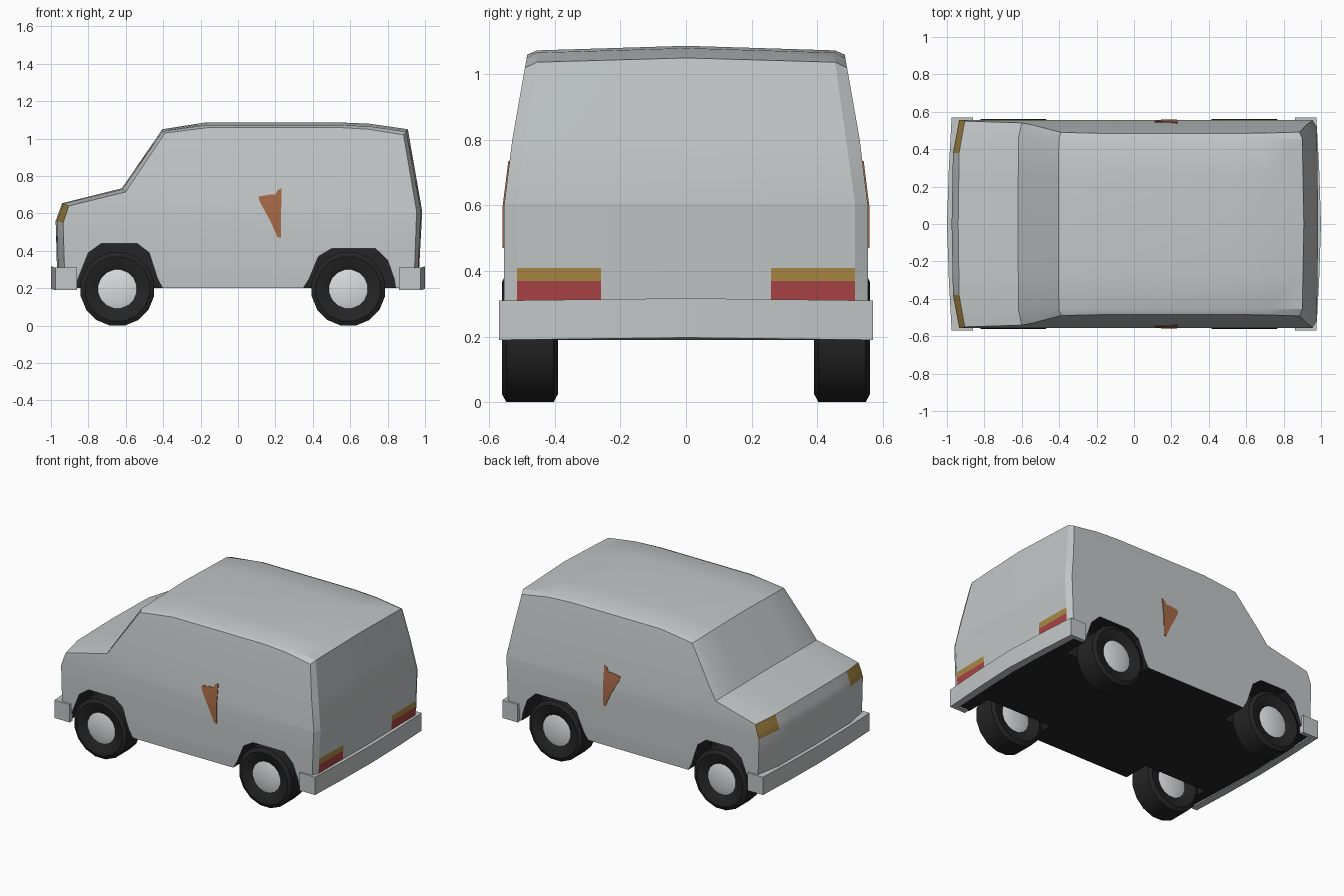
import bpy, bmesh, math
from mathutils import Vector

if "Cube" in bpy.data.objects:
    bpy.data.objects.remove(bpy.data.objects["Cube"])


def mat(name, rgb):
    m = bpy.data.materials.new(name)
    m.diffuse_color = (*rgb, 1)
    m.use_nodes = True
    m.node_tree.nodes["Principled BSDF"].inputs["Base Color"].default_value = m.diffuse_color
    return m


PAINT = mat("grey paint", (0.54, 0.57, 0.575))
BLACK = mat("black rubber", (0.018, 0.018, 0.018))
AMBER = mat("amber lamp", (0.40, 0.25, 0.055))
RED = mat("red lamp", (0.40, 0.055, 0.06))
RUST = mat("rust brown", (0.38, 0.14, 0.062))
HUB = mat("light hub metal", (0.70, 0.72, 0.73))


def finish(bm, name, mats, angle=25):
    bmesh.ops.recalc_face_normals(bm, faces=bm.faces)
    me = bpy.data.meshes.new(name)
    bm.to_mesh(me)
    bm.free()
    ob = bpy.data.objects.new(name, me)
    bpy.context.collection.objects.link(ob)
    for m in mats:
        me.materials.append(m)
    smooth(ob, angle)
    return ob


def smooth(ob, angle):
    bpy.ops.object.select_all(action='DESELECT')
    ob.select_set(True)
    bpy.context.view_layer.objects.active = ob
    bpy.ops.object.shade_smooth_by_angle(angle=math.radians(angle))


def cut(bm, co, no):
    bmesh.ops.bisect_plane(bm, geom=bm.verts[:] + bm.edges[:] + bm.faces[:],
                           plane_co=co, plane_no=no, dist=1e-5)


def prism(points, place, a, b):
    """Closed prism from a 2D outline; place(u, v, depth) gives the 3D point."""
    bm = bmesh.new()
    lo = [bm.verts.new(place(u, v, a)) for u, v in points]
    hi = [bm.verts.new(place(u, v, b)) for u, v in points]
    bm.faces.new(lo)
    bm.faces.new(hi)
    n = len(points)
    for i in range(n):
        j = (i + 1) % n
        bm.faces.new((lo[i], lo[j], hi[j], hi[i]))
    return bm


# Half width of the body side at a height
WIDTHS = [(0.2, 0.55), (0.3, 0.555), (0.6, 0.555), (0.8, 0.53), (1.0, 0.495), (1.1, 0.477)]


def half_width(z):
    for (z0, w0), (z1, w1) in zip(WIDTHS, WIDTHS[1:]):
        if z <= z1 + 1e-6:
            return w0 + (w1 - w0) * (z - z0) / (z1 - z0)
    return WIDTHS[-1][1]


# Body outline: centre x, z / shoulder x, y, z / side x, z
ROWS = [
    (-0.965, 0.20, -0.960, 0.38, 0.20, -0.925, 0.20),
    (-0.975, 0.56, -0.968, 0.38, 0.56, -0.935, 0.55),
    (-0.940, 0.655, -0.935, 0.38, 0.652, -0.905, 0.64),
    (-0.620, 0.735, -0.618, 0.46, 0.73, -0.600, 0.715),
    (-0.405, 1.05, -0.402, 0.455, 1.04, -0.390, 1.03),
    (-0.170, 1.087, -0.170, 0.455, 1.073, -0.150, 1.06),
    (0.530, 1.087, 0.530, 0.455, 1.073, 0.530, 1.06),
    (0.700, 1.08, 0.700, 0.455, 1.066, 0.700, 1.05),
    (0.908, 1.05, 0.900, 0.455, 1.037, 0.885, 1.02),
    (0.985, 0.61, 0.978, 0.515, 0.61, 0.955, 0.61),
    (0.963, 0.20, 0.958, 0.515, 0.20, 0.940, 0.20),
]
bm = bmesh.new()
grid = []
for cx, cz, ex, ey, ez, sx, sz in ROWS:
    grid.append([bm.verts.new(p) for p in (
        (sx, -0.6, sz), (ex, -ey, ez), (cx, 0, cz), (ex, ey, ez), (sx, 0.6, sz))])
n = len(grid)
for i in range(n):
    a, b = grid[i], grid[(i + 1) % n]
    for k in range(4):
        f = bm.faces.new((a[k], a[k + 1], b[k + 1], b[k]))
        if i == n - 1:
            f.material_index = 1            # underside
        elif i == 1 and k in (0, 3):
            f.material_index = 2            # front corner lamps
bm.faces.new([r[0] for r in grid])
bm.faces.new([r[4] for r in grid])
for z in (0.3, 0.6, 0.8, 1.0):
    cut(bm, (0, 0, z), (0, 0, 1))
for v in bm.verts:
    if abs(v.co.y) > 0.599:
        v.co.y = math.copysign(half_width(v.co.z), v.co.y)

# Tail lamps: cut into the rear panel, then coloured by height
for z in (0.31, 0.37, 0.41):
    cut(bm, (0, 0, z), (0, 0, 1))
for y in (-0.26, 0.26):
    cut(bm, (0, y, 0), (0, 1, 0))
for f in bm.faces:
    c = f.calc_center_median()
    if c.x > 0.95 and 0.26 < abs(c.y) < 0.515:
        if 0.31 < c.z < 0.37:
            f.material_index = 3
        elif 0.37 < c.z < 0.41:
            f.material_index = 2
body = finish(bm, "van_body", [PAINT, BLACK, AMBER, RED])

# Wheel arches
ARCHES = [
    [(-0.89, 0.1), (-0.86, 0.24), (-0.80, 0.39), (-0.73, 0.44), (-0.54, 0.44),
     (-0.475, 0.39), (-0.43, 0.25), (-0.40, 0.195), (-0.40, 0.1)],
    [(0.345, 0.1), (0.345, 0.195), (0.38, 0.25), (0.43, 0.37), (0.50, 0.412), (0.735, 0.412),
     (0.80, 0.35), (0.835, 0.25), (0.86, 0.1)],
]
for pts in ARCHES:
    for s in (-1, 1):
        bm = prism(pts, lambda u, v, d: (u, d, v), s * 0.37, s * 0.8)
        for f in bm.faces:
            f.material_index = 1
        cutter = finish(bm, "arch_cutter", [PAINT, BLACK, AMBER, RED])
        cutter.hide_render = True
        bpy.context.view_layer.objects.active = body
        mod = body.modifiers.new("arch", 'BOOLEAN')
        mod.operation = 'DIFFERENCE'
        mod.solver = 'EXACT'
        mod.object = cutter
        bpy.ops.object.modifier_apply(modifier=mod.name)
        bpy.data.objects.remove(cutter)
smooth(body, 25)

# Bumpers: curved U shapes wrapping the corners
for name, s in (("front_bumper", -1), ("rear_bumper", 1)):
    outer = [(0.86, 0.57), (0.975, 0.57), (0.99, 0.3), (1.0, 0), (0.99, -0.3), (0.975, -0.57), (0.86, -0.57)]
    inner = [(0.86, -0.54), (0.93, -0.54), (0.95, 0), (0.93, 0.54), (0.86, 0.54)]
    bm = prism(outer + inner, lambda u, v, d: (s * u, v, d + 0.007 * (1 - abs(v) / 0.57)), 0.19, 0.31)
    finish(bm, name, [PAINT])

# Wheels: revolved tyre with a hub on both sides
RINGS = [(0.0, 0.072), (0.06, 0.075), (0.105, 0.062), (0.125, 0.074), (0.175, 0.085), (0.2, 0.072)]
RINGS = RINGS + [(r, -y) for r, y in reversed(RINGS)]
SIDES = 16
for end, x in (("front", -0.645), ("rear", 0.59)):
    for side, y in (("right", -0.476), ("left", 0.476)):
        bm = bmesh.new()
        rings = []
        for r, d in RINGS:
            rings.append([bm.verts.new((x + r * math.cos(t), y + d, 0.196 + r * math.sin(t)))
                          for t in [(k + 0.5) * math.tau / SIDES for k in range(SIDES)]])
        for i in range(len(rings) - 1):
            for k in range(SIDES):
                j = (k + 1) % SIDES
                f = bm.faces.new((rings[i][k], rings[i][j], rings[i + 1][j], rings[i + 1][k]))
                f.material_index = 1 if max(RINGS[i][0], RINGS[i + 1][0]) < 0.11 else 0
        bmesh.ops.remove_doubles(bm, verts=bm.verts, dist=1e-5)
        finish(bm, f"{end}_{side}_wheel", [BLACK, HUB], 30)

# Rust patches: thin plates following the body sides
PATCH = [(0.11, 0.69), (0.165, 0.70), (0.20, 0.70), (0.212, 0.725), (0.232, 0.735),
         (0.23, 0.47), (0.213, 0.47), (0.175, 0.555), (0.115, 0.665)]
for side, s in (("right", -1), ("left", 1)):
    bm = prism(PATCH, lambda u, v, d: (u, s * d, v), 0.0, 1.0)
    cut(bm, (0, 0, 0.6), (0, 0, 1))
    for v in bm.verts:
        v.co.y = s * (half_width(v.co.z) + (0.004 if abs(v.co.y) > 0.5 else -0.003))
    finish(bm, f"{side}_rust_patch", [RUST])
